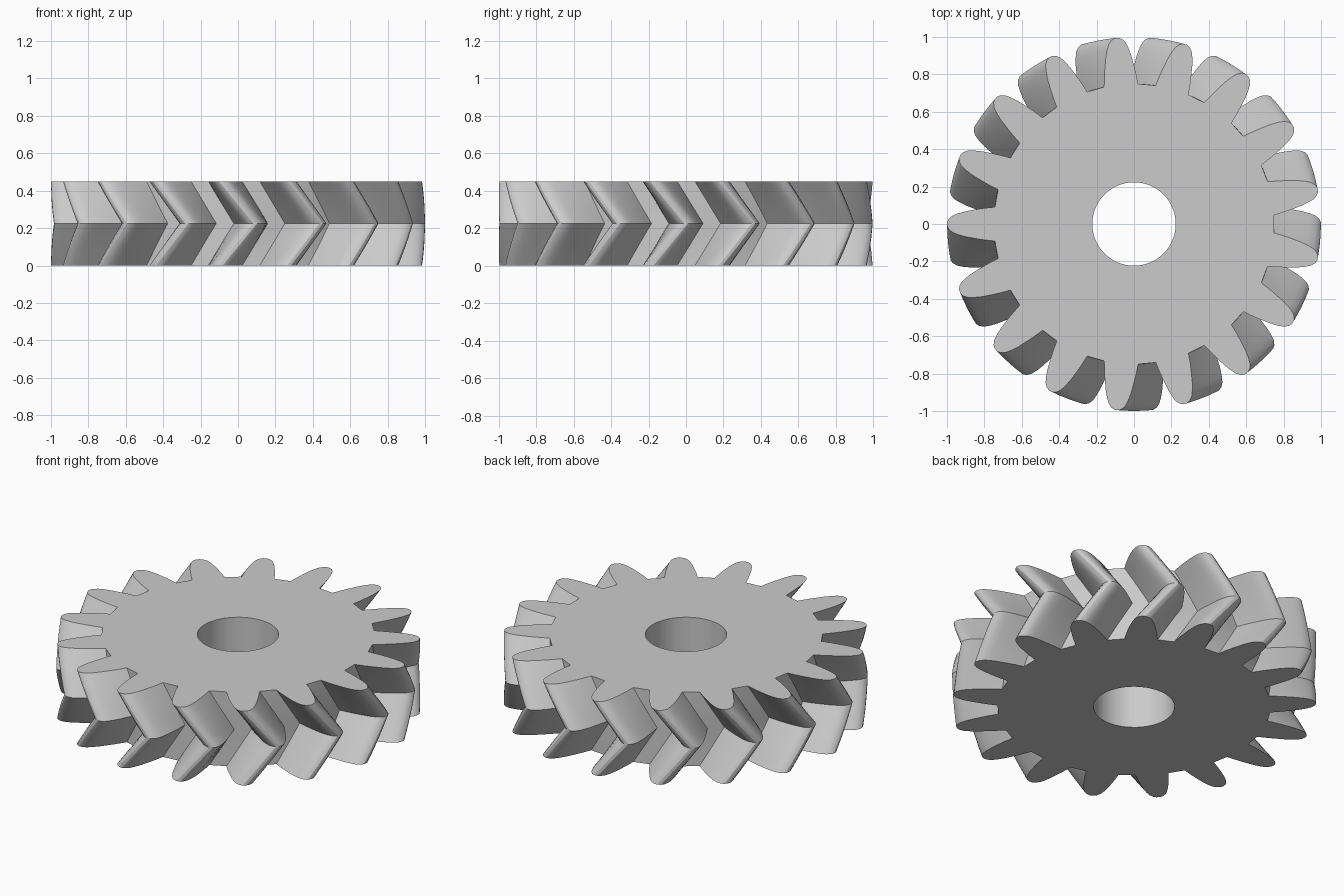
import bpy
import bmesh
import math

cube = bpy.data.objects.get("Cube")
if cube:
    bpy.data.objects.remove(cube, do_unlink=True)

TEETH = 17
PITCH = math.tau / TEETH
HEIGHT = 0.45
BORE = 0.223
STEPS = 6            # layers in each half of the herringbone
TWIST = PITCH / 2    # turn of the teeth at mid height

# One side of a tooth: radius and half width, from root to tip
FLANK = [(0.744, 0.091), (0.80, 0.085), (0.845, 0.078), (0.90, 0.068),
         (0.94, 0.057), (0.97, 0.045), (0.99, 0.028), (0.999, 0.010)]


def gear_outline():
    """Polar points (radius, angle) of the full toothed outline."""
    side = [(math.hypot(r, w), math.atan2(w, r)) for r, w in FLANK]
    tooth = [(r, -a) for r, a in side] + [(r, a) for r, a in reversed(side)]
    return [(r, math.pi + k * PITCH + a) for k in range(TEETH) for r, a in tooth]


def ring(bm, points, z, turn=0.0):
    return [bm.verts.new((r * math.cos(a + turn), r * math.sin(a + turn), z))
            for r, a in points]


def bridge(bm, lower, upper):
    n = len(lower)
    for i in range(n):
        j = (i + 1) % n
        bm.faces.new((lower[i], lower[j], upper[j], upper[i]))


# Gear body: twisted layers outside, plain bore inside, flat caps
outline = gear_outline()
bore = [(BORE, a) for r, a in outline]
bm = bmesh.new()
layers = []
for s in range(2 * STEPS + 1):
    t = s / (2 * STEPS)
    layers.append(ring(bm, outline, HEIGHT * t, TWIST * (1 - abs(2 * t - 1))))
for low, high in zip(layers, layers[1:]):
    bridge(bm, low, high)
bore_bottom = ring(bm, bore, 0)
bore_top = ring(bm, bore, HEIGHT)
bridge(bm, layers[-1], bore_top)
bridge(bm, bore_top, bore_bottom)
bridge(bm, bore_bottom, layers[0])
bmesh.ops.recalc_face_normals(bm, faces=bm.faces)

mesh = bpy.data.meshes.new("herringbone_gear")
bm.to_mesh(mesh)
bm.free()
gear = bpy.data.objects.new("herringbone_gear", mesh)
bpy.context.collection.objects.link(gear)

# Plain grey metal
grey = bpy.data.materials.new("plain_grey")
grey.use_nodes = True
colour = (0.6, 0.6, 0.6, 1.0)
grey.diffuse_color = colour
grey.node_tree.nodes["Principled BSDF"].inputs["Base Color"].default_value = colour
mesh.materials.append(grey)

# Smooth flanks and bore, crisp rims and mid-height crease
bpy.ops.object.select_all(action='DESELECT')
gear.select_set(True)
bpy.context.view_layer.objects.active = gear
bpy.ops.object.shade_smooth_by_angle(angle=math.radians(30))
